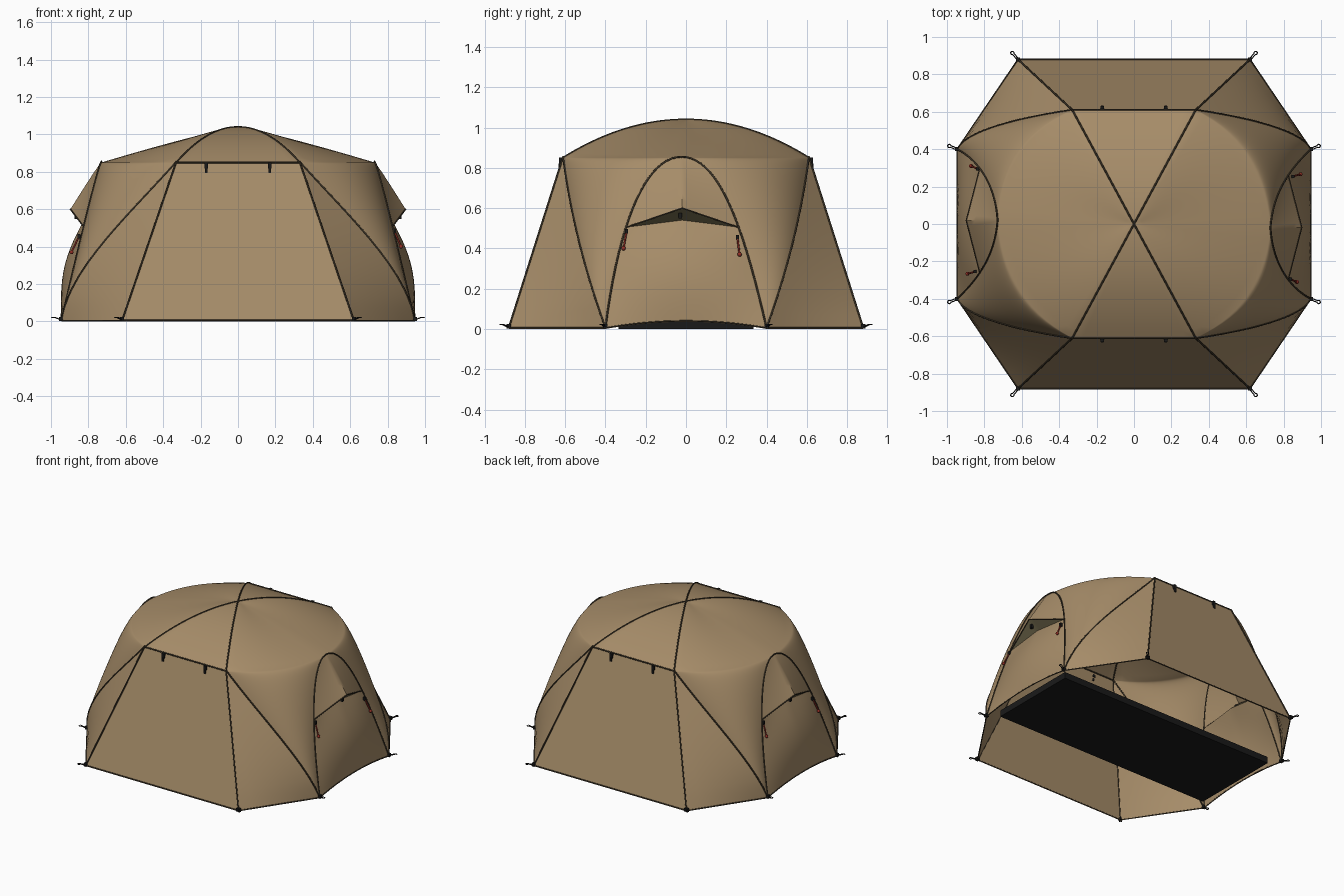
import bpy, bmesh, math
from mathutils import Vector, Matrix

if "Cube" in bpy.data.objects:
    bpy.data.objects.remove(bpy.data.objects["Cube"])


def material(name, rgb):
    m = bpy.data.materials.new(name)
    m.use_nodes = True
    m.diffuse_color = (*rgb, 1)
    node = next(n for n in m.node_tree.nodes if n.type == 'BSDF_PRINCIPLED')
    node.inputs["Base Color"].default_value = (*rgb, 1)
    node.inputs["Roughness"].default_value = 0.8
    return m


TAN = material("tan fabric", (0.38, 0.262, 0.14))
OLIVE = material("olive lining", (0.17, 0.145, 0.075))
SEAM = material("dark seam", (0.045, 0.034, 0.02))
BLACK = material("black webbing", (0.01, 0.01, 0.01))
RED = material("red cord", (0.3, 0.03, 0.02))

TOP, APEX, LIP = 0.85, 1.04, 0.637


# Frame curves: u runs from the shoulder or door peak (0) to the ground (1)
def height(u):
    return TOP * (1 - u * u)


def front_pole(u):
    v = u * u
    return Vector((0.33 + 0.29 * v, 0.61 + 0.27 * v, height(u)))


def side_pole(u):
    v = u * u
    return Vector((0.33 + 0.615 * v * (1.22 + 0.35 * v - 0.57 * v * v),
                   0.61 - 0.11 * v - 0.1 * v * v, height(u)))


def arch(u, sg):
    y = sg * (0.5 * u - 0.1 * u * u) - 0.022 * (1 - u ** 4)
    return Vector((0.73 + 0.03 * u + 0.185 * u * u, y, height(u)))


def flip(p, sg):
    return Vector((p.x, p.y * sg, p.z))


# Fabric surfaces on the +x half
def side(u, k, sg):
    p = flip(side_pole(u), sg).lerp(arch(u, sg), k)
    bulge = 0.4 * k * (1 - k) * (1 - u * u) ** 1.5
    return p + Vector((0.8, 0.6 * sg, 0)) * bulge


def side_roof(t, k, sg):
    e = side(0, k, sg)
    z = APEX - (APEX - TOP) * t ** (1.15 + 0.85 * (1 - k) ** 2)
    return Vector((e.x * t, e.y * t, z))


def front_roof(t, k, sg):
    return Vector((0.33 * t * (2 * k - 1), 0.61 * t * sg, APEX - (APEX - TOP) * t * t))


def across(u, k):
    return arch(u, -1).lerp(arch(u, 1), k), abs(2 * k - 1)


def door(s, k):
    p, w = across(LIP + (1 - LIP) * s, k)
    p.x += 0.05 * math.sin(math.pi * s) * (1 - w * w)
    p.z += 0.035 * (1 - w) * (1 - s) ** 2 + 0.035 * (1 - w * w) * s ** 6
    return p


def awning(t, k):
    p, w = across(LIP * t, k)
    return p + Vector((0.072, 0, 0.095)) * ((1 - w) * t * t)


def lip(t, k):
    return awning(1, k).lerp(door(0, k), t)


# Mesh and curve helpers
def finish(name, bm, mats, angle=None):
    bmesh.ops.remove_doubles(bm, verts=bm.verts, dist=0.0005)
    bmesh.ops.recalc_face_normals(bm, faces=bm.faces)
    me = bpy.data.meshes.new(name)
    bm.to_mesh(me)
    bm.free()
    ob = bpy.data.objects.new(name, me)
    bpy.context.collection.objects.link(ob)
    for m in mats:
        me.materials.append(m)
    if angle:
        bpy.ops.object.select_all(action='DESELECT')
        ob.select_set(True)
        bpy.context.view_layer.objects.active = ob
        bpy.ops.object.shade_smooth_by_angle(angle=math.radians(angle))
    return ob


def sheet(bm, f, nu, nv, turn=1, mat=0):
    rows = []
    for i in range(nu + 1):
        pts = [f(i / nu, j / nv) for j in range(nv + 1)]
        rows.append([bm.verts.new((p.x * turn, p.y * turn, p.z)) for p in pts])
    for a, b in zip(rows, rows[1:]):
        for j in range(nv):
            bm.faces.new((a[j], a[j + 1], b[j + 1], b[j])).material_index = mat


def tubes(name, paths, radius, mat):
    cu = bpy.data.curves.new(name, 'CURVE')
    cu.dimensions = '3D'
    cu.bevel_depth = radius
    cu.bevel_resolution = 1
    cu.use_fill_caps = True
    for path in paths:
        sp = cu.splines.new('POLY')
        sp.points.add(len(path) - 1)
        for q, p in zip(sp.points, path):
            q.co = (*p, 1)
    cu.materials.append(mat)
    ob = bpy.data.objects.new(name, cu)
    bpy.context.collection.objects.link(ob)


def box(bm, centre, size):
    bmesh.ops.create_cube(bm, size=1, matrix=Matrix.Translation(centre) @ Matrix.Diagonal((*size, 1)))


def trace(f, n=20):
    return [f(i / n) for i in range(n + 1)]


def both(path):
    return [path, [Vector((-p.x, -p.y, p.z)) for p in path]]


SIGNS = (-1, 1)

# Canopy: roof and rounded sides
bm = bmesh.new()
for sg in SIGNS:
    sheet(bm, lambda t, k: front_roof(t, k, sg), 16, 12)
    for turn in SIGNS:
        sheet(bm, lambda t, k: side_roof(t, k, sg), 16, 14, turn)
        sheet(bm, lambda u, k: side(u, k, sg), 24, 14, turn)
finish("canopy", bm, [TAN], 75)

# Flat front and back walls with the corner panels
bm = bmesh.new()
for sg in SIGNS:
    sheet(bm, lambda u, k: flip(front_pole(u), sg).lerp(
        Vector((-front_pole(u).x, front_pole(u).y * sg, height(u))), k), 24, 4)
    for turn in SIGNS:
        sheet(bm, lambda u, k: flip(front_pole(u), sg).lerp(flip(side_pole(u), sg), k), 24, 6, turn)
finish("wall_panels", bm, [TAN], 25)

# Doors with peaked awnings
for turn, label in ((1, "left"), (-1, "right")):
    bm = bmesh.new()
    sheet(bm, door, 16, 20, turn)
    finish(label + "_door", bm, [TAN], 60)
    bm = bmesh.new()
    sheet(bm, awning, 12, 20, turn)
    sheet(bm, lip, 2, 20, turn, 1)
    finish(label + "_awning", bm, [TAN, OLIVE], 35)

# Seams along poles, arches, eaves and hems
seams, hems = [], []
lift = Vector((0, 0, 0.005))
for sg in SIGNS:
    seams += both(trace(lambda t: front_roof(t, 1, sg)))
    seams += both(trace(lambda u: flip(front_pole(u), sg) + lift))
    seams += both(trace(lambda u: flip(side_pole(u), sg) + lift))
    seams += both(trace(lambda u: arch(u, sg) + lift))
    seams.append(trace(lambda k: front_roof(1, k, sg), 1))
    hems.append([Vector((x * 0.62, sg * 0.88, 0.006)) for x in SIGNS])
    hems += both([flip(f(1), sg) + lift for f in (front_pole, side_pole)])
hems += both(trace(lambda k: door(1, k) + lift))
hems += both(trace(lambda k: awning(1, k)))
tubes("seams", seams, 0.005, SEAM)
tubes("hems", hems, 0.004, SEAM)

# Ground tray
bm = bmesh.new()
box(bm, (0, 0, 0.023), (1.76, 0.67, 0.046))
finish("floor_tray", bm, [BLACK])

# Stake loops at the eight ground corners
loops = []
bm = bmesh.new()
for sx in SIGNS:
    for sy in SIGNS:
        for corner, out in (((0.62, 0.88), (0.66, 0.75)), ((0.945, 0.4), (0.92, 0.38))):
            c = Vector((corner[0] * sx, corner[1] * sy, 0.008))
            d = Vector((out[0] * sx, out[1] * sy, 0))
            n = Vector((-d.y, d.x, 0))
            box(bm, c + Vector((0, 0, 0.005)), (0.022, 0.022, 0.022))
            ring = c + d * 0.046 + Vector((0, 0, 0.014))
            turn = [ring + d * 0.009 * math.cos(a) + n * 0.009 * math.sin(a)
                    for a in [math.radians(-150 + 30 * i) for i in range(11)]]
            loops.append([c - n * 0.005] + turn + [c + n * 0.005])
tubes("stake_loops", loops, 0.003, BLACK)
finish("corner_tabs", bm, [BLACK])

# Webbing toggles on eaves and awnings, and red door pulls
bm = bmesh.new()
balls = bmesh.new()
cords = []
for sg in SIGNS:
    for x in (-0.17, 0.17):
        box(bm, (x, sg * 0.622, 0.835), (0.02, 0.016, 0.032))
        box(bm, (x, sg * 0.628, 0.808), (0.014, 0.012, 0.026))
    box(bm, (sg * 0.865, sg * -0.028, 0.562), (0.016, 0.018, 0.028))
    for top, end in (((0.835, -0.295, 0.485), (0.872, -0.31, 0.4)),
                     ((0.85, 0.255, 0.455), (0.89, 0.266, 0.37))):
        a, b = (Vector((p[0] * sg, p[1] * sg, p[2])) for p in (top, end))
        cords.append([a, b])
        box(bm, a, (0.018, 0.016, 0.024))
        bmesh.ops.create_uvsphere(balls, u_segments=10, v_segments=6, radius=0.011,
                                  matrix=Matrix.Translation(b))
finish("toggles", bm, [BLACK])
finish("pull_beads", balls, [RED], 60)
tubes("pull_cords", cords, 0.005, RED)
